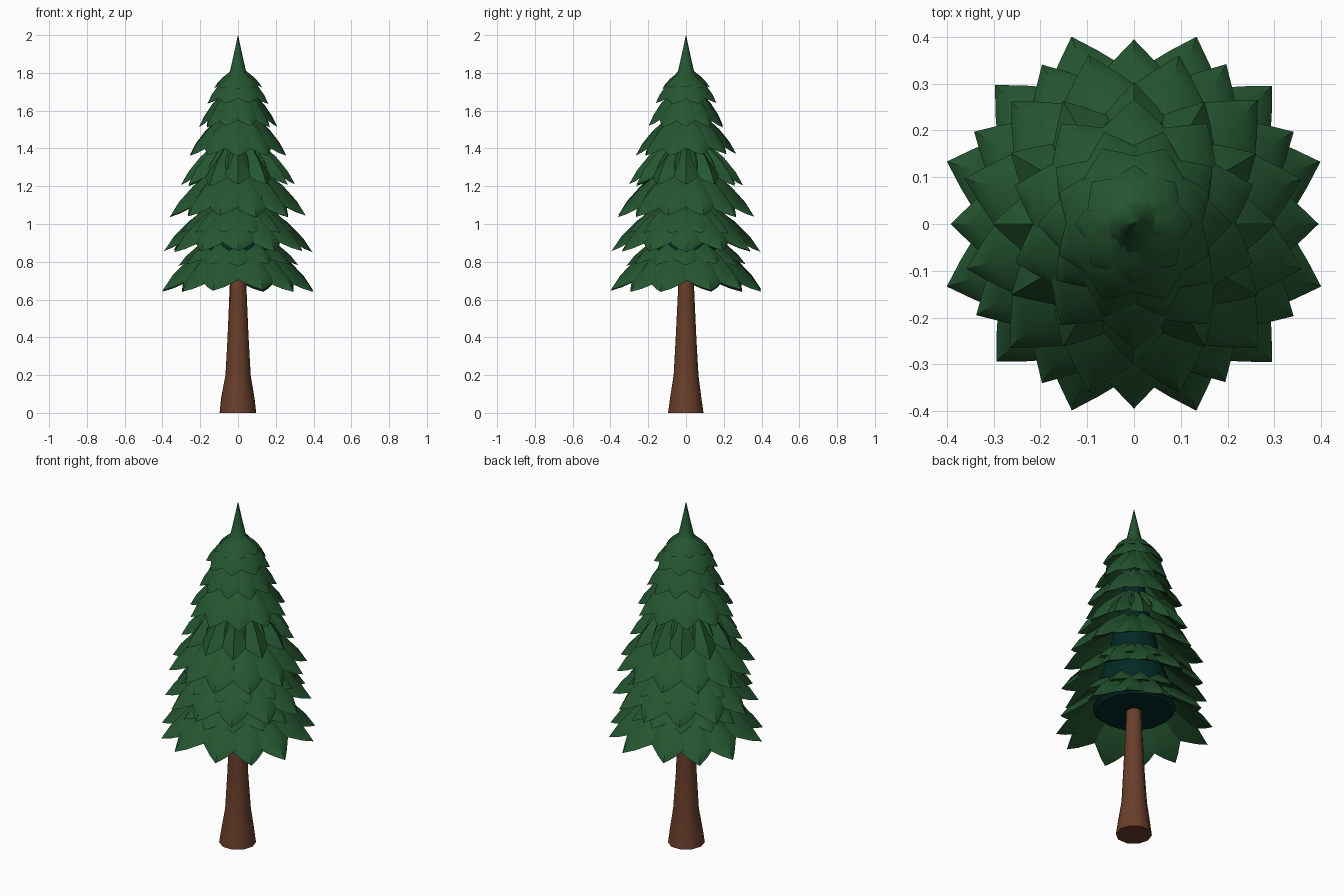
import bpy, bmesh, math, random
from mathutils import Vector, Matrix

if "Cube" in bpy.data.objects:
    bpy.data.objects.remove(bpy.data.objects["Cube"])

random.seed(4)


def material(name, rgb):
    m = bpy.data.materials.new(name)
    m.diffuse_color = (*rgb, 1)
    m.use_nodes = True
    m.node_tree.nodes["Principled BSDF"].inputs["Base Color"].default_value = m.diffuse_color
    return m


GREEN = material("needle green", (0.018, 0.093, 0.03))
DARK = material("deep shade green", (0.0008, 0.022, 0.018))
BROWN = material("bark brown", (0.14, 0.048, 0.023))


def finish(bm, name, mat, angle):
    bmesh.ops.recalc_face_normals(bm, faces=bm.faces)
    me = bpy.data.meshes.new(name)
    bm.to_mesh(me)
    bm.free()
    me.materials.append(mat)
    ob = bpy.data.objects.new(name, me)
    bpy.context.collection.objects.link(ob)
    bpy.ops.object.select_all(action='DESELECT')
    ob.select_set(True)
    bpy.context.view_layer.objects.active = ob
    bpy.ops.object.shade_smooth_by_angle(angle=math.radians(angle))
    return ob


def lathe(name, profile, sides, mat, angle, wobble=0.0):
    """Closed turned shape from (radius, height) rings."""
    bm = bmesh.new()
    rings = []
    for r, z in profile:
        ring = []
        for i in range(sides):
            a = 2 * math.pi * i / sides
            k = r * (1 + wobble * random.uniform(-1, 1))
            ring.append(bm.verts.new((k * math.cos(a), k * math.sin(a), z)))
        rings.append(ring)
    for lo, hi in zip(rings, rings[1:]):
        for i in range(sides):
            j = (i + 1) % sides
            bm.faces.new((lo[i], lo[j], hi[j], hi[i]))
    bm.faces.new(rings[0][::-1])
    bm.faces.new(rings[-1])
    return finish(bm, name, mat, angle)


def add_bough(bm, ang, R, z, h, half):
    """Folded, pointed bough: raised ridge, drooping sides, flat underside."""
    rot = Matrix.Rotation(ang, 3, 'Z')

    def v(x, y, zz):
        return bm.verts.new(rot @ Vector((x, y, zz)))

    tip = v(R, 0, z)
    ridge = [v(0.87 * R, 0, z + 0.26 * h), v(0.66 * R, 0, z + 0.55 * h), v(0.2 * R, 0, z + h)]
    sides = []
    for s in (-1, 1):
        sides.append([v(0.89 * R, s * half * 0.42, z + 0.06 * h),
                      v(0.72 * R, s * half, z + 0.19 * h),
                      v(0.2 * R, s * half * 0.45, z + 0.85 * h)])
    for side in sides:
        bm.faces.new((tip, ridge[0], side[0]))
        for i in range(2):
            bm.faces.new((ridge[i], ridge[i + 1], side[i + 1], side[i]))
    a, b = sides
    bm.faces.new((tip, a[0], b[0]))
    for i in range(2):
        bm.faces.new((a[i], a[i + 1], b[i + 1], b[i]))
    bm.faces.new((ridge[2], a[2], b[2]))


# trunk with flared foot
lathe("trunk", [(0.098, 0), (0.087, 0.08), (0.068, 0.2), (0.056, 0.4),
                (0.044, 0.68), (0.03, 1.1)], 10, BROWN, 40, 0.03)

# dark inner core behind the boughs
lathe("inner_core", [(0.2, 0.755), (0.225, 0.78), (0.2, 0.9), (0.15, 1.05), (0.085, 1.35),
                     (0.02, 1.74)], 16, DARK, 40)

# tiers of boughs: tip radius, tip height, tier height, count, half-step stagger
tiers = [(0.422, 0.64, 0.30, 12, 0.5), (0.395, 0.85, 0.29, 12, 0),
         (0.375, 1.035, 0.29, 12, 0.5), (0.305, 1.2, 0.27, 12, 0),
         (0.268, 1.36, 0.24, 10, 0.5), (0.208, 1.51, 0.22, 10, 0),
         (0.175, 1.63, 0.17, 8, 0.5), (0.127, 1.715, 0.10, 8, 0)]
# short filler boughs in the gaps between the tiers
fillers = [(0.32, 0.775, 0.2, 12, 0), (0.315, 0.945, 0.2, 12, 0.5),
           (0.265, 1.115, 0.2, 12, 0), (0.225, 1.28, 0.18, 12, 0.5),
           (0.185, 1.435, 0.16, 10, 0), (0.15, 1.57, 0.13, 10, 0.5)]
for t, (R, z, h, n, stagger) in enumerate(tiers + fillers):
    bm = bmesh.new()
    for i in range(n):
        a = 2 * math.pi * (i + stagger) / n
        if t == 0:  # lowest boughs bunch towards the diagonals
            a += math.radians(4) * math.sin(4 * a)
        half = 0.75 * R * math.tan(math.pi / n) * 1.25
        add_bough(bm, a, R * random.uniform(0.985, 1.0), z + random.uniform(0, 0.012), h, half)
    name = f"bough_tier_{t + 1}" if t < len(tiers) else f"filler_tier_{t - len(tiers) + 1}"
    finish(bm, name, GREEN, 62)

# pointed crown
lathe("crown_tip", [(0.085, 1.755), (0.042, 1.81), (0.024, 1.89), (0.0005, 2.0)], 8, GREEN, 62)
